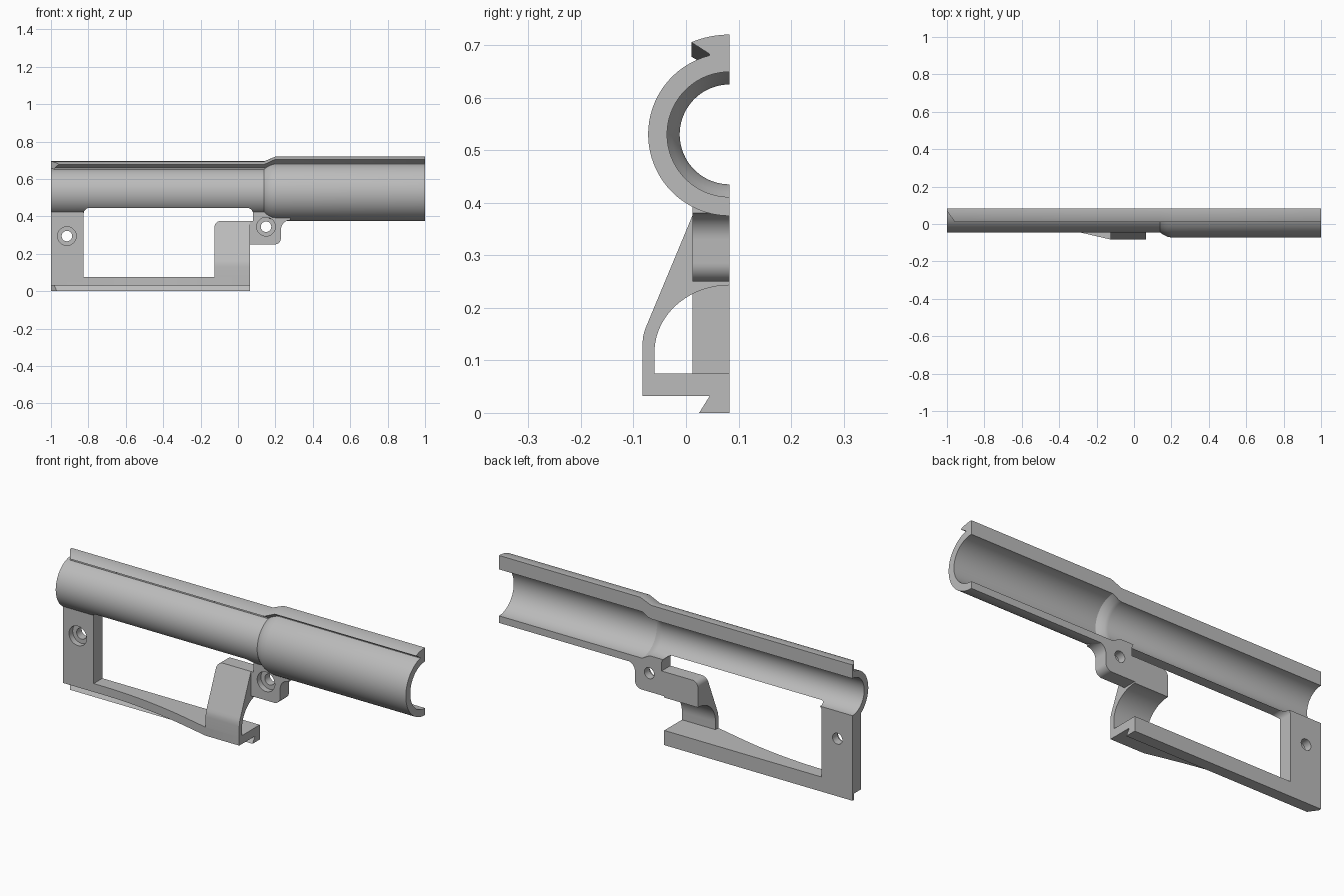
import bpy, bmesh, math

old = bpy.data.objects.get("Cube")
if old:
    bpy.data.objects.remove(old, do_unlink=True)

grey = bpy.data.materials.new("plain grey")
grey.use_nodes = True
color = (0.5, 0.5, 0.5, 1)
grey.diffuse_color = color
grey.node_tree.nodes["Principled BSDF"].inputs["Base Color"].default_value = color

CUT = 0.083      # flat mating plane
AXIS = 0.53      # height of the barrel axis
FACE = 0.012     # outer face of the post and lug


def loft(name, rings):
    """Solid through a list of equal-length point rings."""
    bm = bmesh.new()
    vs = [[bm.verts.new(p) for p in ring] for ring in rings]
    n = len(vs[0])
    for a, b in zip(vs, vs[1:]):
        for i in range(n):
            j = (i + 1) % n
            bm.faces.new((a[i], a[j], b[j], b[i]))
    bm.faces.new(vs[0])
    bm.faces.new(vs[-1])
    bmesh.ops.recalc_face_normals(bm, faces=bm.faces)
    mesh = bpy.data.meshes.new(name)
    bm.to_mesh(mesh)
    bm.free()
    mesh.materials.append(grey)
    ob = bpy.data.objects.new(name, mesh)
    bpy.context.collection.objects.link(ob)
    return ob


def prism(name, pts, axis, lo, hi):
    """Extrude a flat outline along one axis."""
    place = {"x": lambda p, d: (d, p[0], p[1]),
             "y": lambda p, d: (p[0], d, p[1]),
             "z": lambda p, d: (p[0], p[1], d)}[axis]
    return loft(name, [[place(p, d) for p in pts] for d in (lo, hi)])


def turned(name, profile, n=96):
    """Solid of revolution about the barrel axis from (x, radius) pairs."""
    turn = [2 * math.pi * (i + 0.5) / n for i in range(n)]
    return loft(name, [[(x, CUT + r * math.cos(t), AXIS + r * math.sin(t)) for t in turn]
                       for x, r in profile])


def arc(cx, cy, rx, ry, a0, a1, n=10):
    steps = [math.radians(a0 + (a1 - a0) * i / n) for i in range(n + 1)]
    return [(cx + rx * math.cos(a), cy + ry * math.sin(a)) for a in steps]


def hole(name, x, z, r, lo, hi):
    return prism(name, arc(x, z, r, r, 0, 350, 35), "y", lo, hi)


def carve(ob, *cutters, op="DIFFERENCE"):
    for c in cutters:
        mod = ob.modifiers.new("carve", "BOOLEAN")
        mod.operation, mod.object, mod.solver = op, c, "EXACT"
    bpy.context.view_layer.update()
    dg = bpy.context.evaluated_depsgraph_get()
    mesh = bpy.data.meshes.new_from_object(ob.evaluated_get(dg))
    ob.modifiers.clear()
    ob.data = mesh


# Cutters
bore = turned("bore_cutter", [(-1.1, 0.095), (0.14, 0.095), (0.155, 0.099),
                              (0.175, 0.11), (0.19, 0.119), (1.1, 0.119)])
wall_core = turned("wall_cutter", [(-1.1, 0.11), (0.14, 0.11), (0.2, 0.137), (1.1, 0.137)])
half = prism("half_cutter", [(-2, -1), (2, -1), (2, 2), (-2, 2)], "y", CUT, 1)
window = prism("window_cutter", [(-0.825, 0.2), (0.08, 0.2)]
               + arc(0.05, 0.415, 0.03, 0.03, 0, 90)
               + arc(-0.795, 0.415, 0.03, 0.03, 90, 180), "y", -1, 1)
corner = prism("corner_cutter", [(-1, 0.07), (-0.95, -0.001), (-1.05, -0.001), (-1.05, 0.07)],
               "z", -1, 2)
cutters = [bore, wall_core, half, window, corner]

# Half barrel shell with the wide front section
shell = turned("barrel_shell", [(-1, 0.128), (0.14, 0.128), (0.15, 0.136), (0.165, 0.145),
                                (0.182, 0.152), (0.2, 0.155), (1, 0.155)])
carve(shell, bore, half, window)

# Dovetail top rail, stepping up over the wide section


def rail_ring(x, lift):
    r = 0.165 + lift
    ys = [CUT + (0.01 - CUT) * i / 8 for i in range(9)]
    pts = [(y, AXIS + math.sqrt(r * r - (y - CUT) ** 2)) for y in ys]
    pts += [(0.045, 0.658 + lift), (0.045, 0.64 + lift), (CUT, 0.635 + lift)]
    return [(x, y, z) for y, z in pts]


top_rail = loft("top_rail", [rail_ring(-1, 0), rail_ring(0.14, 0),
                             rail_ring(0.2, 0.025), rail_ring(1, 0.025)])
carve(top_rail, corner)

# Rear post and middle lug, each with a counterbored screw hole
post = prism("rear_post", [(-1, 0.05), (-0.825, 0.05), (-0.825, 0.5), (-1, 0.5)], "y", FACE, CUT)
lug = prism("middle_lug", [(0.06, 0.25)] + arc(0.195, 0.285, 0.035, 0.035, -90, 0)
            + arc(0.28, 0.33, 0.05, 0.05, 180, 90)
            + [(0.28, 0.46), (0.08, 0.46), (0.08, 0.375), (0.06, 0.375)], "y", FACE, CUT)
for part, x, z in ((post, -0.915, 0.295), (lug, 0.15, 0.345)):
    screw = hole("screw_cutter", x, z, 0.028, -1, 1)
    seat = hole("seat_cutter", x, z, 0.05, -1, FACE + 0.03)
    carve(part, wall_core, screw, seat)
    cutters += [screw, seat]

# Bottom bar swelling out toward the guard
swell = [(-0.79 + 0.51 * t / 12, FACE - 0.059 * (t / 12) ** 2) for t in range(13)]
bar = prism("bottom_bar", [(-1, CUT), (-1, FACE)] + swell
            + [(-0.125, -CUT), (0.065, -CUT), (0.065, CUT)], "z", 0.032, 0.075)

# Dovetail under the bar
bottom_rail = prism("bottom_rail", [(CUT, 0), (0.025, 0), (0.045, 0.032), (0.045, 0.04),
                                    (CUT, 0.04)], "x", -1, 0.065)
carve(bottom_rail, corner)

# Arched side guard joining the bar to the lug
guard = prism("side_guard", [(-0.06, 0.06), (-CUT, 0.06), (-CUT, 0.13), (-0.0815, 0.146),
                             (-0.078, 0.159), (-0.073, 0.171), (FACE, 0.375), (CUT, 0.375)]
              + arc(CUT, 0.115, 0.143, 0.128, 90, 180, 20), "x", -0.125, 0.065)
outline = prism("guard_outline", [(-0.125, 0), (0.1, 0), (0.1, 0.4), (-0.095, 0.4)][:2]
                + [(0.1, 0.375)] + arc(-0.095, 0.345, 0.03, 0.03, 90, 180), "y", -1, 1)
carve(guard, outline, op="INTERSECT")
cutters.append(outline)

for c in cutters:
    bpy.data.objects.remove(c, do_unlink=True)

# Smooth the round surfaces, keep edges sharp
bpy.ops.object.select_all(action="DESELECT")
for ob in (shell, top_rail, post, lug, bar, bottom_rail, guard):
    ob.select_set(True)
    bpy.context.view_layer.objects.active = ob
bpy.ops.object.shade_smooth_by_angle(angle=math.radians(25))
